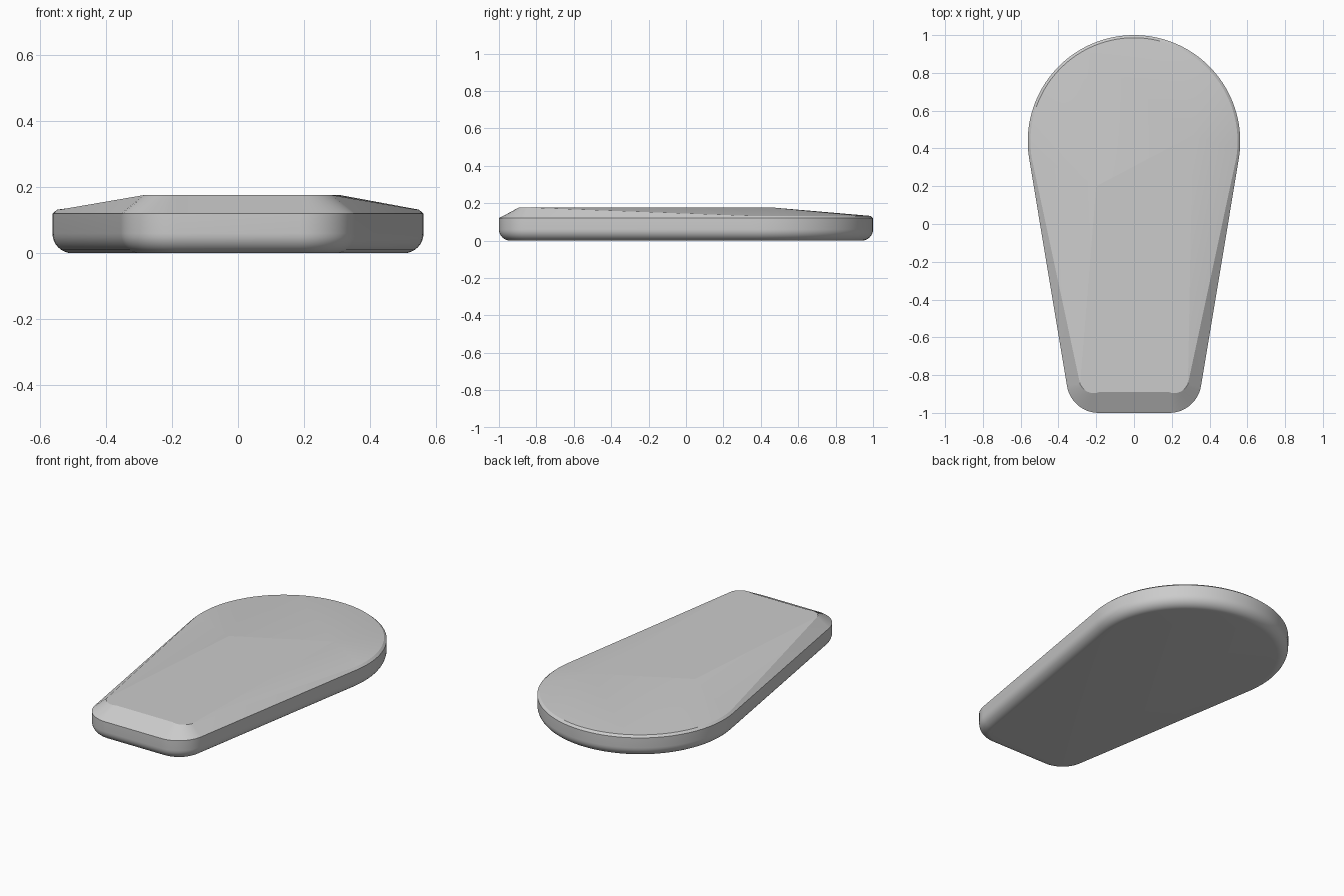
import bpy, bmesh, math

if "Cube" in bpy.data.objects:
    bpy.data.objects.remove(bpy.data.objects["Cube"])

TILT = math.radians(9.5)            # lean of the straight sides
PI = math.pi

# Outline: (centre, radius, direction, top inset, top height), anticlockwise
outline = []


def arc(cx, cy, r, a0, a1, n, inset, height):
    for i in range(n + 1):
        t = i / n
        a = a0 + (a1 - a0) * t
        outline.append((cx, cy, r, a, inset[0] + (inset[1] - inset[0]) * t, height))


BIG, SMALL = 64, 12
arc(0, 0.4375, 0.5625, -TILT, PI + TILT, BIG, (0.014, 0.014), 0.132)       # round back
arc(-0.187, -0.83, 0.17, PI + TILT, 1.5 * PI, SMALL, (0.07, 0.11), 0.176)  # left corner
arc(0.187, -0.83, 0.17, 1.5 * PI, 2 * PI - TILT, SMALL, (0.11, 0.07), 0.176)  # right corner

bm = bmesh.new()


def point(p, inset, z):
    cx, cy, r, a = p[:4]
    return bm.verts.new((cx + (r - inset) * math.cos(a), cy + (r - inset) * math.sin(a), z))


# Rounded lower edge, upright wall, then sloping top rim
FIL = 0.06
profile = [(FIL * (1 - math.sin(t)), FIL * (1 - math.cos(t)))
           for t in (PI / 2 * i / 8 for i in range(9))] + [(0, 0.12)]
rings = [[point(p, i, z) for p in outline] for i, z in profile]
rings.append([point(p, p[4], p[5]) for p in outline])
n = len(outline)
for lo, hi in zip(rings, rings[1:]):
    for i in range(n):
        j = (i + 1) % n
        bm.faces.new((lo[i], lo[j], hi[j], hi[i]))
bm.faces.new(rings[0][::-1])

# Faceted top: flat plateau with two ridge points, falling to the round back
top = rings[-1]
ridge_l = bm.verts.new((-0.2, 0.2, 0.176))
ridge_r = bm.verts.new((0.31, 0.47, 0.176))
plateau = bm.faces.new(top[BIG + 1:] + [ridge_r, ridge_l])
split = round(BIG * 0.64)
for i in range(BIG):
    bm.faces.new((top[i], top[i + 1], ridge_r if i < split else ridge_l))
bm.faces.new((ridge_r, top[split], ridge_l))
bm.faces.new((top[-1], top[0], ridge_r))
bm.faces.new((top[BIG], top[BIG + 1], ridge_l))

# Smooth shading with crisp plateau and rim edges
bmesh.ops.recalc_face_normals(bm, faces=bm.faces)
for f in bm.faces:
    f.smooth = True
for e in bm.edges:
    if e.calc_face_angle(0) > math.radians(22):
        e.smooth = False
for e in plateau.edges:
    e.smooth = False

mesh = bpy.data.meshes.new("tapered_pad")
bm.to_mesh(mesh)
bm.free()
bpy.context.collection.objects.link(bpy.data.objects.new("tapered_pad", mesh))
